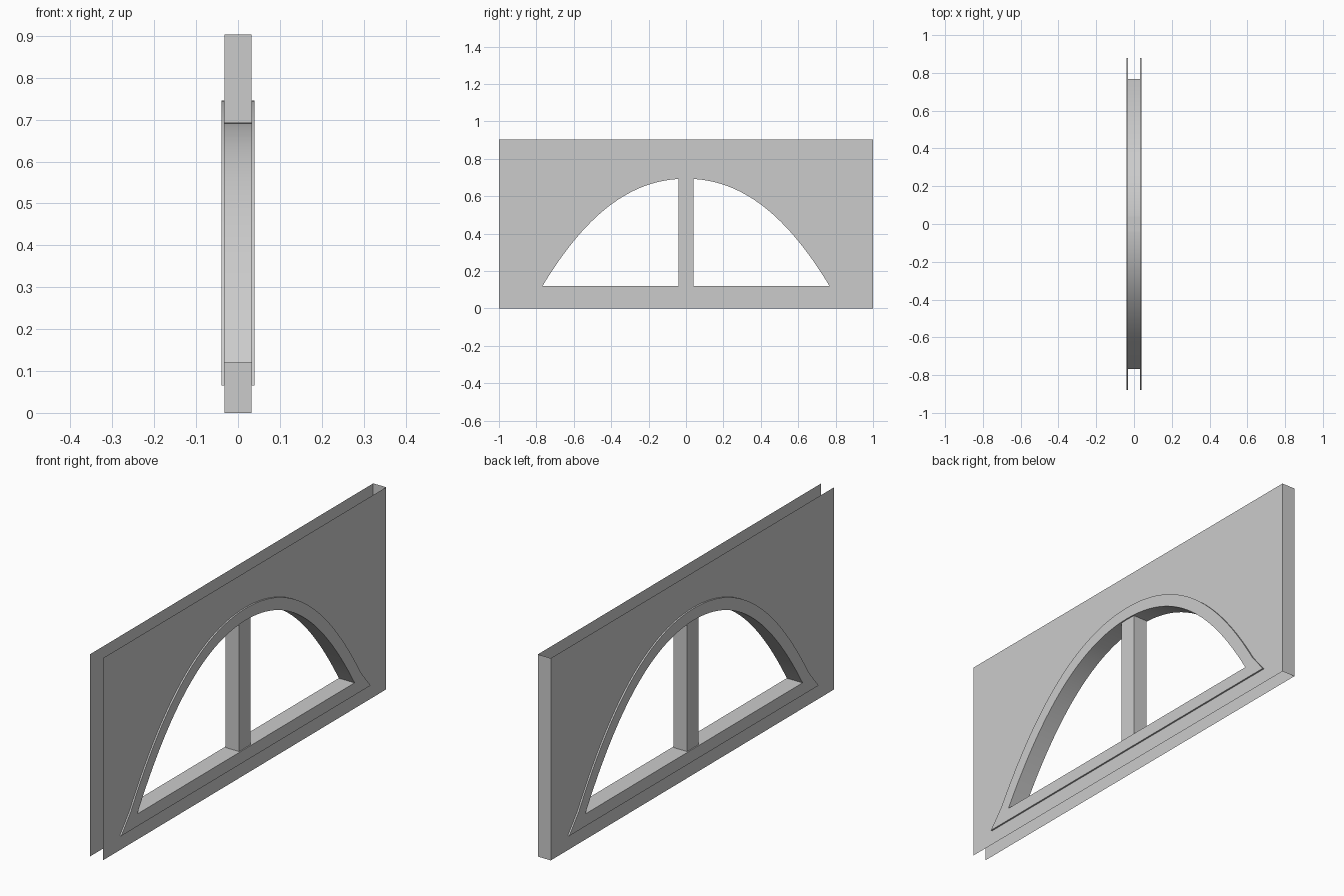
import bpy, bmesh, math
from mathutils import Vector
from mathutils.geometry import interpolate_bezier

if "Cube" in bpy.data.objects:
    bpy.data.objects.remove(bpy.data.objects["Cube"])

HEIGHT = 0.903
WALL = 0.032      # half thickness of the wall
TRIM = 0.039      # half thickness across the raised trim
SILL, CROWN = 0.12, 0.693
TRIM_WIDTH = 0.053

grey = bpy.data.materials.new("plain_grey")
grey.use_nodes = True
colour = (0.6, 0.6, 0.6, 1)
grey.diffuse_color = colour
grey.node_tree.nodes["Principled BSDF"].inputs["Base Color"].default_value = colour


def finish(name, bm, smooth=False):
    mesh = bpy.data.meshes.new(name)
    bm.to_mesh(mesh)
    bm.free()
    mesh.materials.append(grey)
    obj = bpy.data.objects.new(name, mesh)
    bpy.context.collection.objects.link(obj)
    if smooth:
        bpy.ops.object.select_all(action='DESELECT')
        obj.select_set(True)
        bpy.context.view_layer.objects.active = obj
        bpy.ops.object.shade_smooth_by_angle(angle=math.radians(30))
    return obj


def loop(bm, outline, x):
    verts = [bm.verts.new((x, y, z)) for y, z in outline]
    edges = [bm.edges.new((v, verts[i - 1])) for i, v in enumerate(verts)]
    return verts, edges


def sheet(name, outer, inner, x):
    """Flat sheet with a hole, facing away from the wall centre."""
    bm = bmesh.new()
    edges = loop(bm, outer, x)[1] + loop(bm, inner, x)[1]
    bmesh.ops.triangle_fill(bm, edges=edges, use_beauty=True)
    for f in bm.faces:
        f.normal_update()
        if f.normal.x * x < 0:
            f.normal_flip()
    finish(name, bm)


def band(name, outline, x0, x1, inward):
    """Side walls swept along a closed outline."""
    bm = bmesh.new()
    a = [bm.verts.new((x0, y, z)) for y, z in outline]
    b = [bm.verts.new((x1, y, z)) for y, z in outline]
    for i in range(len(a)):
        quad = (a[i - 1], a[i], b[i], b[i - 1])
        bm.faces.new(quad if inward else quad[::-1])
    finish(name, bm, smooth=True)


# Opening: half arch curve, its parallel trim edge, both mirrored
half = [Vector(p[:2]) for p in interpolate_bezier(
    Vector((0.767, SILL, 0)), Vector((0.54, 0.495, 0)),
    Vector((0.30, CROWN, 0)), Vector((0, CROWN, 0)), 33)]
trim_half = [Vector((0.88, 0.065))]
for i, p in enumerate(half):
    d = half[min(i + 1, 32)] - half[max(i - 1, 0)]
    n = Vector((d.y, -d.x)).normalized()
    if i == 32:
        n = Vector((0, 1))
    trim_half.append(p + n * TRIM_WIDTH)


def mirrored(points):
    return [tuple(p) for p in points] + [(-p.x, p.y) for p in reversed(points[:-1])]


opening = mirrored(half)
trim_edge = mirrored(trim_half)
rectangle = [(-1, 0), (1, 0), (1, HEIGHT), (-1, HEIGHT)]

# Wall skins and raised trim on both sides
for side, s in (("left", 1), ("right", -1)):
    sheet(side + "_wall_panel", rectangle, opening, s * WALL)
    sheet(side + "_arch_trim", trim_edge, opening, s * TRIM)
    band(side + "_trim_edge", trim_edge, s * WALL, s * TRIM, s < 0)

# Lining of the arched opening
band("opening_lining", opening, -TRIM, TRIM, True)

# Closed back end; the other end, top and bottom stay open
bm = bmesh.new()
bm.faces.new([bm.verts.new((x, 1, z)) for x, z in
              ((WALL, 0), (-WALL, 0), (-WALL, HEIGHT), (WALL, HEIGHT))])
finish("back_end_cap", bm)

# Centre post
bm = bmesh.new()
bmesh.ops.create_cube(bm, size=1)
bmesh.ops.scale(bm, vec=(WALL * 2.1, 0.08, CROWN - SILL), verts=bm.verts)
bmesh.ops.translate(bm, vec=(0, 0, (CROWN + SILL) / 2), verts=bm.verts)
finish("centre_post", bm)
